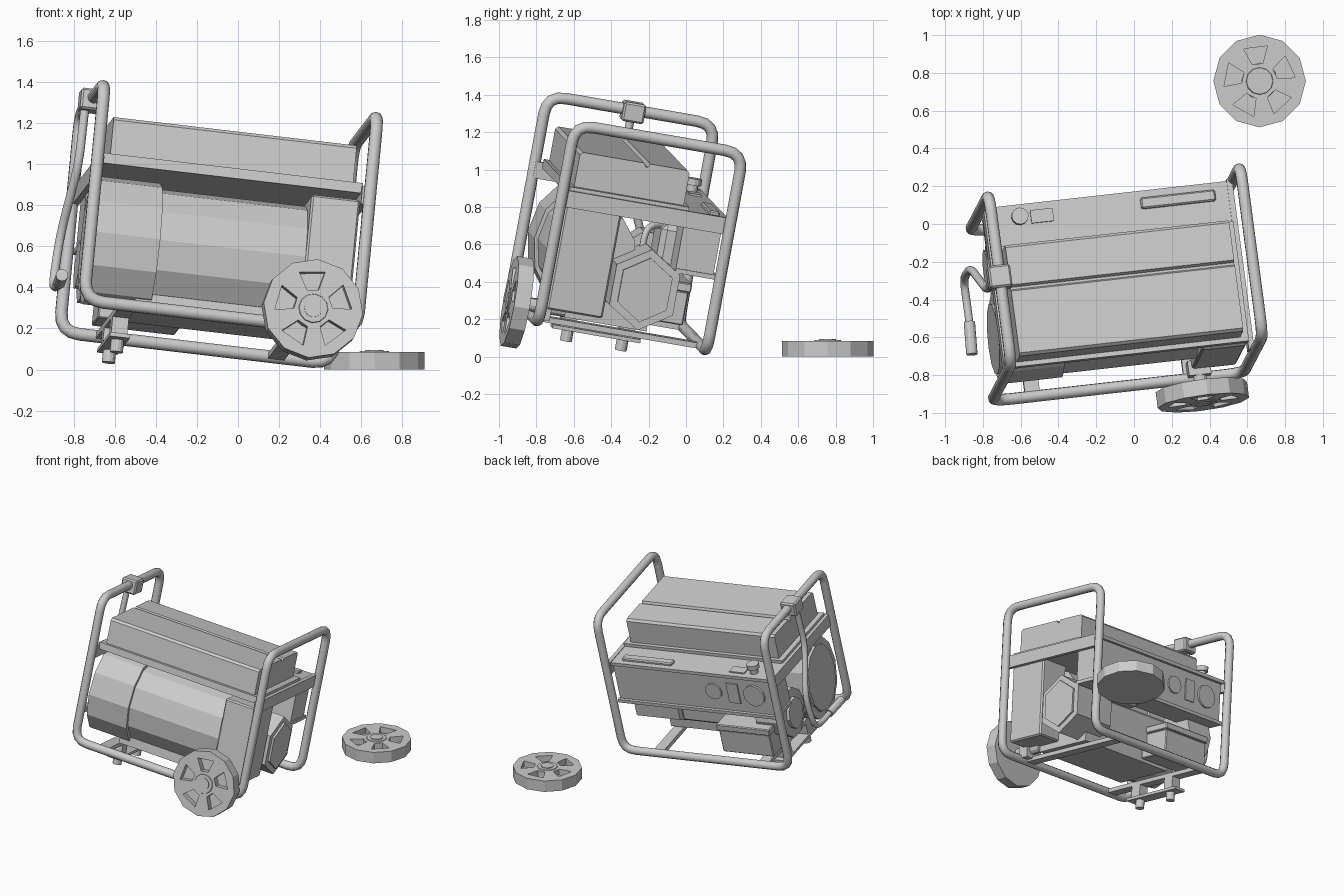
import bpy, bmesh, math
from mathutils import Matrix, Vector

if "Cube" in bpy.data.objects:
    bpy.data.objects.remove(bpy.data.objects["Cube"])

# Leaning frame of the generator: local x = length, y = depth, z = height
X = Vector((.987, .1105, -.1155)).normalized()
Z = Vector((.094, .181, .979))
Z = (Z - X * Z.dot(X)).normalized()
Y = Z.cross(X)
LEAN = Matrix.Translation((-.160, -.430, .095)) @ Matrix((X, Y, Z)).transposed().to_4x4()


def finish(name, bm, mat=LEAN, bevel=0):
    bmesh.ops.recalc_face_normals(bm, faces=bm.faces)
    if bevel:
        bmesh.ops.bevel(bm, geom=bm.edges[:], offset=bevel, segments=1, affect='EDGES')
    me = bpy.data.meshes.new(name)
    bm.to_mesh(me)
    bm.free()
    ob = bpy.data.objects.new(name, me)
    bpy.context.collection.objects.link(ob)
    ob.matrix_world = mat
    return ob


def box(name, xr, yr, zr, bevel=0):
    bm = bmesh.new()
    bmesh.ops.create_cube(bm, size=1)
    for v in bm.verts:
        v.co = [(r[0] + r[1]) / 2 + k * (r[1] - r[0]) for r, k in zip((xr, yr, zr), v.co)]
    return finish(name, bm, LEAN, bevel)


def loft(bm, lo, hi):
    """Closed solid between two matching loops of points."""
    a, b = [bm.verts.new(p) for p in lo], [bm.verts.new(p) for p in hi]
    bm.faces.new(a)
    bm.faces.new(b)
    for k in range(len(a)):
        bm.faces.new((a[k], a[k - 1], b[k - 1], b[k]))


def prism(name, profile, x0, x1, bevel=0):
    """Extrude a (y, z) profile along x."""
    bm = bmesh.new()
    loft(bm, [(x0, y, z) for y, z in profile], [(x1, y, z) for y, z in profile])
    return finish(name, bm, LEAN, bevel)


def ngon(y, z, ry, rz, n, turn=0.0):
    return [(y + ry * math.cos(turn + i * math.tau / n), z + rz * math.sin(turn + i * math.tau / n))
            for i in range(n)]


def cyl(name, p0, p1, r, n=12, mat=LEAN, r2=None):
    p0, p1 = Vector(p0), Vector(p1)
    d = p1 - p0
    bm = bmesh.new()
    m = Matrix.Translation((p0 + p1) / 2) @ Vector((0, 0, 1)).rotation_difference(d).to_matrix().to_4x4()
    bmesh.ops.create_cone(bm, cap_ends=True, segments=n, radius1=r, radius2=r if r2 is None else r2,
                          depth=d.length, matrix=m)
    return finish(name, bm, mat)


def tube(name, corners, r, fillet, closed=False):
    """Round pipe through corner points with filleted bends."""
    P = [Vector(c) for c in corners]
    pts = []
    for i, p in enumerate(P):
        if not closed and i in (0, len(P) - 1):
            pts.append(p)
            continue
        a, b = P[i - 1] - p, P[(i + 1) % len(P)] - p
        s = p + a.normalized() * min(fillet, a.length * .45)
        e = p + b.normalized() * min(fillet, b.length * .45)
        for k in range(5):
            t = k / 4
            pts.append(s * (1 - t) ** 2 + p * 2 * t * (1 - t) + e * t * t)
    cu = bpy.data.curves.new(name, 'CURVE')
    cu.dimensions = '3D'
    cu.bevel_depth, cu.bevel_resolution, cu.use_fill_caps = r, 3, True
    sp = cu.splines.new('POLY')
    sp.points.add(len(pts) - 1)
    for q, p in zip(sp.points, pts):
        q.co = (*p, 1)
    sp.use_cyclic_u = closed
    ob = bpy.data.objects.new(name, cu)
    bpy.context.collection.objects.link(ob)
    ob.matrix_world = LEAN
    bpy.ops.object.select_all(action='DESELECT')
    ob.select_set(True)
    bpy.context.view_layer.objects.active = ob
    bpy.ops.object.convert(target='MESH')
    bpy.ops.object.shade_smooth_by_angle(angle=math.radians(50))


def wheel(name, mat):
    """12-sided wheel with five pockets on its upper face."""
    tyre = cyl(name, (0, 0, 0), (0, 0, .085), .245, 12, mat)
    bm = bmesh.new()
    for i in range(5):
        a = math.radians(97 + 72 * i)
        ring = [(r * math.cos(a + da), r * math.sin(a + da))
                for r, da in ((.095, -.3), (.19, -.34), (.19, .34), (.095, .3))]
        loft(bm, [(x, y, .04) for x, y in ring], [(x, y, .12) for x, y in ring])
    cutter = finish(name + "_cutter", bm, mat)
    cutter.hide_render = True
    mod = tyre.modifiers.new("pockets", 'BOOLEAN')
    mod.operation, mod.solver, mod.object = 'DIFFERENCE', 'EXACT', cutter
    bpy.context.view_layer.objects.active = tyre
    bpy.ops.object.modifier_apply(modifier="pockets")
    bpy.data.objects.remove(cutter)
    cyl(name + "_hub", (0, 0, .03), (0, 0, .09), .1, 12, mat, .07)
    cyl(name + "_cap", (0, 0, .08), (0, 0, .095), .045, 12, mat)


# Pipe frame: one closed loop, two end hoops joined by the bottom rails
L0, L1, D, B, T = -.668, .68, .46, .09, 1.172
tube("pipe_frame", [(L0, -D, B), (L0, -D, T), (L0, D, T), (L0, D, B),
                    (L1, D, B), (L1, D, T), (L1, -D, T), (L1, -D, B)], .031, .1, True)
for x, side in ((-.65, "left"), (.655, "right")):
    box(side + "_end_plate", (x - .015, x + .015), (-.46, .46), (.725, .815))

# Fuel tank with a groove along its top and a lip at its base
prism("fuel_tank", [(-.395, .80), (-.395, 1.008), (-.38, 1.024), (-.045, 1.024), (-.035, 1.004),
                    (-.022, 1.004), (-.012, 1.024), (.19, 1.024), (.205, 1.008), (.205, .80)], -.6, .6)
box("tank_lip", (-.64, .645), (-.42, .23), (.785, .835))

# Control panel at the back
box("control_panel", (-.63, .64), (.22, .425), (.48, .79))
box("panel_lid", (-.64, .65), (.2, .45), (.785, .81))
box("panel_bottom_lip", (-.64, .65), (.22, .445), (.475, .5))
box("panel_slot", (.17, .57), (.35, .41), (.8, .83), .008)
box("panel_plate", (-.42, -.3), (.34, .41), (.8, .82))
cyl("fuel_knob", (-.484, .375, .8), (-.484, .375, .85), .03)
cyl("fuel_knob_cap", (-.484, .375, .85), (-.484, .375, .885), .045)
cyl("small_gauge", (-.15, .42, .65), (-.15, .437, .65), .065, 12)
box("switch_plate", (-.355, -.265), (.42, .435), (.57, .73))
cyl("large_gauge", (-.48, .42, .65), (-.48, .44, .65), .085, 12)

# Generator body and its wider shroud
prism("generator_body", ngon(-.19, .44, .225, .29, 12), -.32, .42)
prism("generator_shroud", ngon(-.19, .44, .245, .32, 12), -.64, -.32)
prism("shroud_cap", ngon(-.19, .44, .19, .26, 12), -.66, -.635)
box("end_housing", (.4, .64), (-.425, -.12), (.165, .75), .01)
box("engine_base", (-.4, .45), (-.3, .15), (.12, .24))

# Engine parts on the back side
prism("starter_drum", ngon(.2, .385, .16, .19, 10), -.62, -.4)
prism("starter_cap", ngon(.2, .385, .1, .12, 10), -.645, -.61)
prism("muffler", ngon(.075, .357, .2, .22, 6, math.pi / 2), .3, .65)
prism("muffler_rim", ngon(.075, .357, .155, .175, 6, math.pi / 2), .64, .665)
box("engine_block", (-.4, .3), (0, .22), (.22, .46), .02)
box("cylinder_head", (.05, .4), (.14, .3), (.45, .7), .03)
tube("exhaust_pipe", [(.35, .06, .5), (.35, .06, .68), (.25, .2, .68)], .018, .08)
box("battery", (-.52, -.11), (.17, .41), (.13, .31), .006)
box("battery_lid", (-.53, -.1), (.16, .42), (.31, .36), .006)

# Cross bars and the foot bracket under the frame
for x in (-.45, .4):
    box("cross_bar", (x - .04, x + .04), (-.46, .46), (.075, .105))
box("foot_plate", (-.5, -.4), (-.24, .24), (-.03, -.01))
for s in (-1, 1):
    box("foot_bracket", (-.49, -.41), (s * .16 - .04, s * .16 + .04), (-.02, .1))
    cyl("foot", (-.45, s * .15, -.09), (-.45, s * .15, -.02), .032)

# Pull handle hanging from a clamp on the left hoop
box("handle_clamp", (-.73, -.61), (-.05, .07), (1.11, 1.215), .01)
tube("handle_arm", [(-.7, .01, 1.13), (-.705, 0, .85), (-.74, .19, .52), (-.755, .18, .27),
                    (-.75, .08, .235), (-.75, -.06, .237)], .022, .09)
cyl("handle_grip", (-.75, -.05, .237), (-.76, -.226, .245), .03)

# Wheels: one on its axle, one lying on the ground
cyl("axle", (.44, -.54, .155), (.44, -.3, .155), .035)
box("axle_bracket", (.38, .5), (-.46, -.38), (.09, .19))
wheel("mounted_wheel", LEAN @ Matrix.Translation((.44, -.522, .155)) @ Matrix.Rotation(math.pi / 2, 4, 'X'))
wheel("loose_wheel", Matrix.Translation((.665, .757, 0)))
